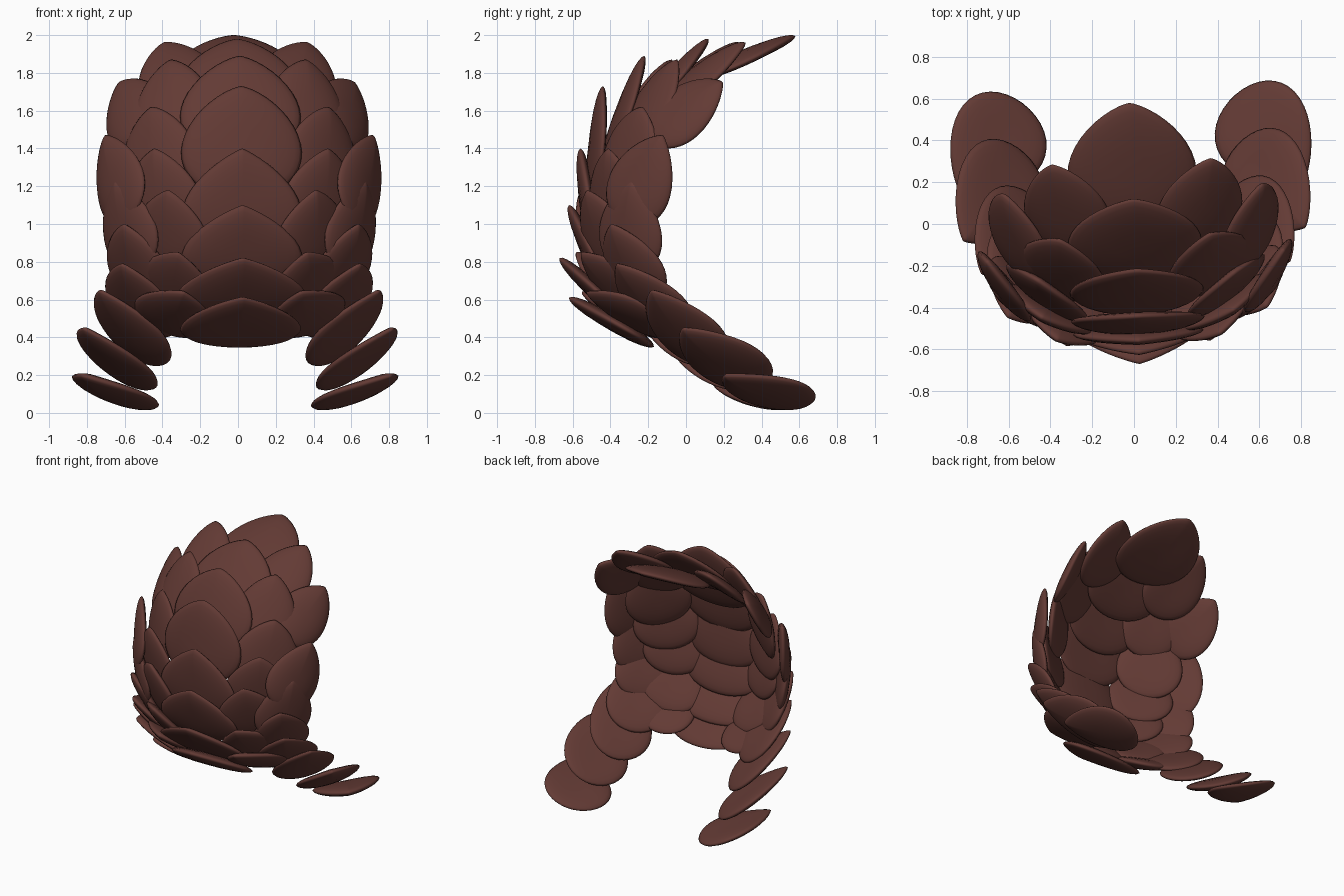
import bpy, bmesh, math
from mathutils import Vector, Matrix

mat = bpy.data.materials.new("dark_red_brown")
mat.diffuse_color = (0.125, 0.043, 0.035, 1)
TURN = Matrix.Rotation(0.04, 3, 'Z')   # the whole shell sits slightly turned
SEG = 40
RINGS = (0.3, 0.55, 0.75, 0.88, 0.96)


def scale_plate(name, tip, base, width, normal, point=0.45, bend=0.02, thick=0.04):
    """One lens-shaped plate: rounded base, softly pointed tip."""
    tip, base = Vector(tip), Vector(base)
    d = tip - base
    half = d.length / 2
    d.normalize()
    n = Vector(normal)
    n = (n - d * n.dot(d)).normalized()
    w = d.cross(n)
    mid = (tip + base) / 2
    widest = 2 * ((1 + point) / (2 + point)) ** ((1 + point) / 2) / math.sqrt(2 + point)
    bm = bmesh.new()

    def vert(r, a, side):
        u = r * math.cos(a)
        v = r * math.sin(a) * abs(math.sin(a / 2)) ** point / widest
        h = side * thick * (1 - r ** 2.6) ** 0.55 - bend * v * v
        return bm.verts.new(TURN @ (mid + d * (u * half) + w * (v * width / 2) + n * h))

    def ring(r, side):
        return [vert(r, 2 * math.pi * i / SEG, side) for i in range(SEG)]

    rim = ring(1, 0)
    for side in (1, -1):
        loops = [ring(r, side) for r in RINGS] + [rim]
        c = vert(0, 0, side)
        for i in range(SEG):
            j = (i + 1) % SEG
            bm.faces.new((c, loops[0][i], loops[0][j]))
            for p, q in zip(loops, loops[1:]):
                bm.faces.new((p[i], q[i], q[j], p[j]))
    bmesh.ops.recalc_face_normals(bm, faces=bm.faces)
    for f in bm.faces:
        f.smooth = True
    me = bpy.data.meshes.new(name)
    bm.to_mesh(me)
    bm.free()
    me.materials.append(mat)
    ob = bpy.data.objects.new(name, me)
    bpy.context.collection.objects.link(ob)


# Centre column, top to bottom: tip (y, z), base (y, z), width
CENTRE = [
    ((0.58, 1.995), (-0.02, 1.75), 0.62),
    ((0.12, 1.98), (-0.27, 1.56), 0.64),
    ((-0.22, 1.89), (-0.43, 1.35), 0.64),
    ((-0.44, 1.73), (-0.51, 1.13), 0.64),
    ((-0.56, 1.40), (-0.49, 0.86), 0.63),
    ((-0.62, 1.10), (-0.43, 0.66), 0.64),
    ((-0.67, 0.82), (-0.31, 0.48), 0.70),
    ((-0.62, 0.61), (-0.17, 0.35), 0.64),
]
for i, (t, b, wd) in enumerate(CENTRE):
    dy, dz = t[0] - b[0], t[1] - b[1]
    low = i > 3
    scale_plate(f"centre_plate_{i + 1}", (0, *t), (0, *b), wd, (0, -dz, dy),
                0.75 if low else 0.42, 0.0 if low else 0.025)

# Side columns (mirrored): tip, base, width, outward direction
MIDDLE = [
    ((0.38, 0.30, 1.96), (0.28, -0.14, 1.64), 0.42, (0.25, -0.55, 0.85)),
    ((0.36, -0.06, 1.87), (0.36, -0.34, 1.41), 0.44, (0.38, -0.8, 0.45)),
    ((0.47, -0.25, 1.62), (0.42, -0.38, 1.12), 0.47, (0.58, -0.8, 0.1)),
    ((0.46, -0.43, 1.40), (0.40, -0.39, 0.92), 0.47, (0.52, -0.85, 0)),
    ((0.39, -0.54, 1.18), (0.37, -0.38, 0.74), 0.45, (0.48, -0.8, -0.2)),
    ((0.34, -0.57, 0.85), (0.36, -0.24, 0.52), 0.44, (0.4, -0.65, -0.6)),
    ((0.31, -0.54, 0.64), (0.38, -0.11, 0.42), 0.44, (0.28, -0.45, -0.85)),
]
OUTER = [
    ((0.62, 0.17, 1.75), (0.53, -0.23, 1.46), 0.38, (0.7, -0.48, 0.5)),
    ((0.71, -0.15, 1.47), (0.60, -0.37, 1.01), 0.40, (0.8, -0.6, 0)),
    ((0.66, -0.31, 1.23), (0.55, -0.34, 0.74), 0.42, (0.74, -0.62, -0.1)),
    ((0.62, -0.42, 1.00), (0.50, -0.22, 0.58), 0.42, (0.63, -0.67, -0.3)),
    ((0.63, -0.39, 0.79), (0.45, -0.04, 0.40), 0.45, (0.55, -0.62, -0.5)),
    ((0.74, -0.21, 0.65), (0.44, 0.12, 0.25), 0.45, (0.58, -0.45, -0.68)),
    ((0.82, -0.05, 0.45), (0.51, 0.36, 0.13), 0.47, (0.5, -0.25, -0.8)),
    ((0.82, 0.17, 0.20), (0.51, 0.60, 0.03), 0.48, (0.32, -0.15, -0.92)),
]
for col, data in (("middle", MIDDLE), ("outer", OUTER)):
    for s, side in ((1, "right"), (-1, "left")):
        for i, (t, b, wd, n) in enumerate(data):
            m = [Vector((s * p[0], p[1], p[2])) for p in (t, b, n)]
            scale_plate(f"{side}_{col}_plate_{i + 1}", m[0], m[1], wd, m[2],
                        0.6 if t[2] < 1.5 else 0.45)
